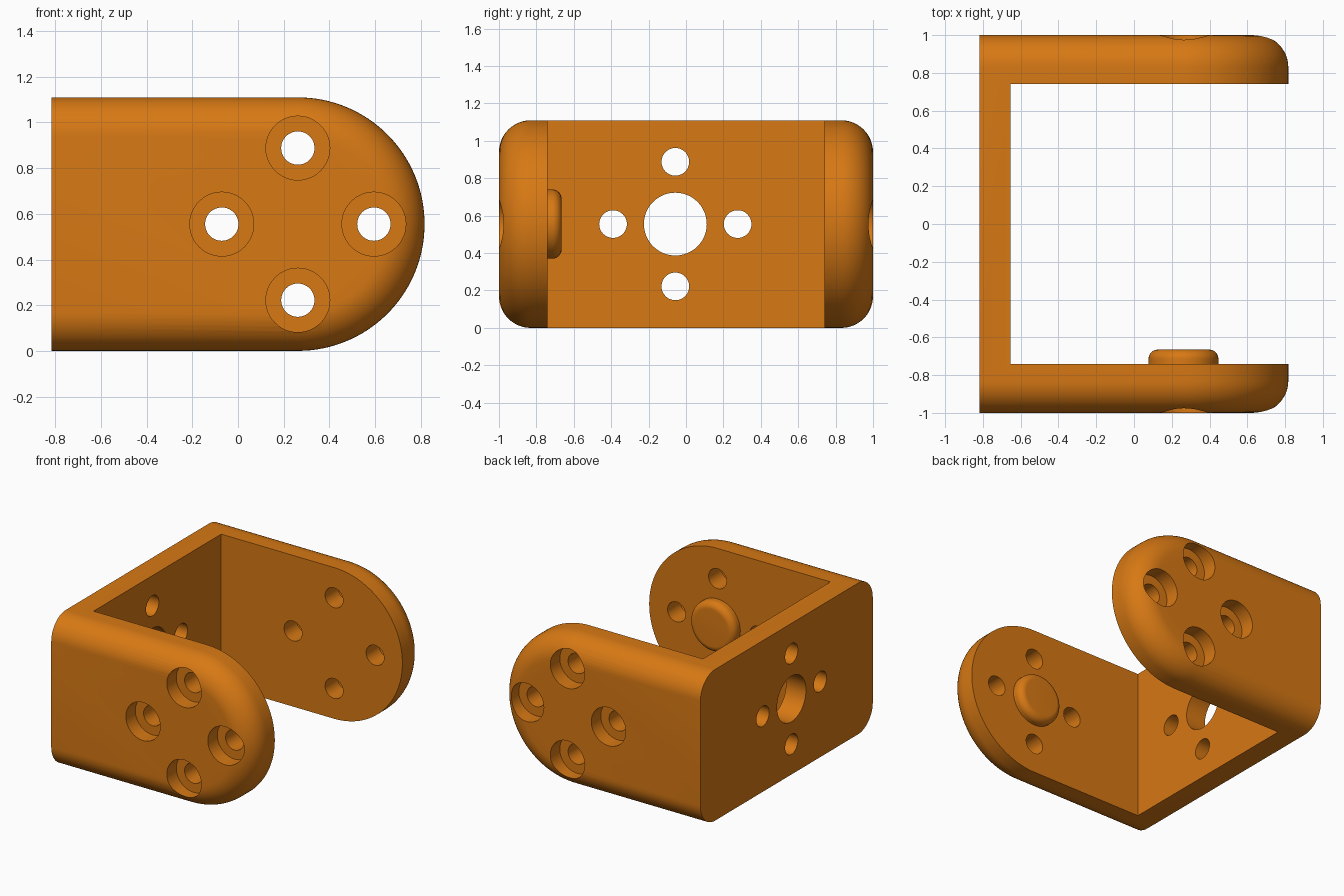
import bpy, bmesh, math
from mathutils import Matrix, Vector

if "Cube" in bpy.data.objects:
    bpy.data.objects.remove(bpy.data.objects["Cube"])

R = 0.555            # half height of the bracket and radius of the arm ends
CX, CZ = 0.262, R    # centre of the rounded arm ends
BACK = -0.817        # outer face of the back plate
FILLET = 0.17
PITCH = 0.333        # screw hole distance from the pattern centre

orange = bpy.data.materials.new("orange")
orange.diffuse_color = (0.68, 0.19, 0.007, 1)
orange.use_nodes = True
orange.node_tree.nodes["Principled BSDF"].inputs["Base Color"].default_value = orange.diffuse_color


def make_object(name, bm):
    bmesh.ops.recalc_face_normals(bm, faces=bm.faces)
    mesh = bpy.data.meshes.new(name)
    bm.to_mesh(mesh)
    bm.free()
    mesh.materials.append(orange)
    ob = bpy.data.objects.new(name, mesh)
    bpy.context.collection.objects.link(ob)
    return ob


def loft(name, rings):
    """Join equal-length closed rings and cap both ends."""
    bm = bmesh.new()
    vs = [[bm.verts.new(p) for p in ring] for ring in rings]
    n = len(vs[0])
    for a, b in zip(vs, vs[1:]):
        for i in range(n):
            j = (i + 1) % n
            bm.faces.new((a[i], a[j], b[j], b[i]))
    bm.faces.new(vs[0])
    bm.faces.new(vs[-1])
    return make_object(name, bm)


def cylinder(bm, start, end, r, seg=48):
    a, b = Vector(start), Vector(end)
    rot = (b - a).to_track_quat('Z', 'Y').to_matrix().to_4x4()
    bmesh.ops.create_cone(bm, cap_ends=True, segments=seg, radius1=r, radius2=r,
                          depth=(b - a).length,
                          matrix=Matrix.Translation((a + b) / 2) @ rot)


def cut(ob, name, bm):
    cutter = make_object(name, bm)
    cutter.hide_render = True
    cutter.hide_viewport = True
    mod = ob.modifiers.new(name, 'BOOLEAN')
    mod.operation, mod.solver, mod.object = 'DIFFERENCE', 'EXACT', cutter
    return cutter


def stadium(y, inset):
    r = R - inset
    arc = [math.radians(-90 + 180 * i / 64) for i in range(65)]
    return ([(BACK, y, CZ - r)] + [(CX + r * math.cos(t), y, CZ + r * math.sin(t)) for t in arc]
            + [(BACK, y, CZ + r)])


# Bracket body: D-shaped outline with filleted outer sides
steps = [math.radians(90 * i / 12) for i in range(13)]
side = [(1 - FILLET + FILLET * math.sin(t), FILLET * (1 - math.cos(t))) for t in steps]
rings = [stadium(-y, i) for y, i in reversed(side)] + [stadium(y, i) for y, i in side]
bracket = loft("bracket", rings)

# Gap between the two arms
bm = bmesh.new()
bmesh.ops.create_cube(bm, size=1, matrix=Matrix.Translation((0.345, 0, R))
                      @ Matrix.Diagonal((2, 1.48, 2, 1)))
cutters = [cut(bracket, "arm_gap_cutter", bm)]

# Screw holes and counterbores through each arm
spots = [(PITCH, 0), (-PITCH, 0), (0, PITCH), (0, -PITCH)]
bore, sink = bmesh.new(), bmesh.new()
for dx, dz in spots:
    x, z = CX + dx, CZ + dz
    for s in (-1, 1):
        cylinder(bore, (x, s * 0.6, z), (x, s * 1.1, z), 0.073)
        cylinder(sink, (x, s * 0.89, z), (x, s * 1.1, z), 0.14)
cutters += [cut(bracket, "counterbore_cutter", sink), cut(bracket, "screw_hole_cutter", bore)]

# Back plate holes: a large centre hole with four screw holes
bm = bmesh.new()
for dy, dz, r in [(0, 0, 0.168)] + [(a, b, 0.074) for a, b in spots]:
    cylinder(bm, (BACK - 0.1, dy - 0.057, CZ + dz), (-0.5, dy - 0.057, CZ + dz), r)
cutters.append(cut(bracket, "plate_hole_cutter", bm))

# Apply the cuts
for c in cutters:
    c.hide_viewport = False
bpy.context.view_layer.objects.active = bracket
bracket.select_set(True)
for m in list(bracket.modifiers):
    bpy.ops.object.modifier_apply(modifier=m.name)
for c in cutters:
    bpy.data.objects.remove(c, do_unlink=True)

# Pivot boss with a rounded rim on the inside of the front arm
prof = [(0.185, -0.75), (0.185, -0.715)] + [
    (0.135 + 0.05 * math.cos(t), -0.715 + 0.05 * math.sin(t)) for t in steps[1:]]
boss = loft("pivot_boss", [[(CX + r * math.cos(a), y, CZ + r * math.sin(a))
                            for a in [math.tau * i / 48 for i in range(48)]] for r, y in prof])

# Smooth the curved surfaces
for ob in (bracket, boss):
    bpy.ops.object.select_all(action='DESELECT')
    ob.select_set(True)
    bpy.context.view_layer.objects.active = ob
    bpy.ops.object.shade_smooth_by_angle(angle=math.radians(30))
